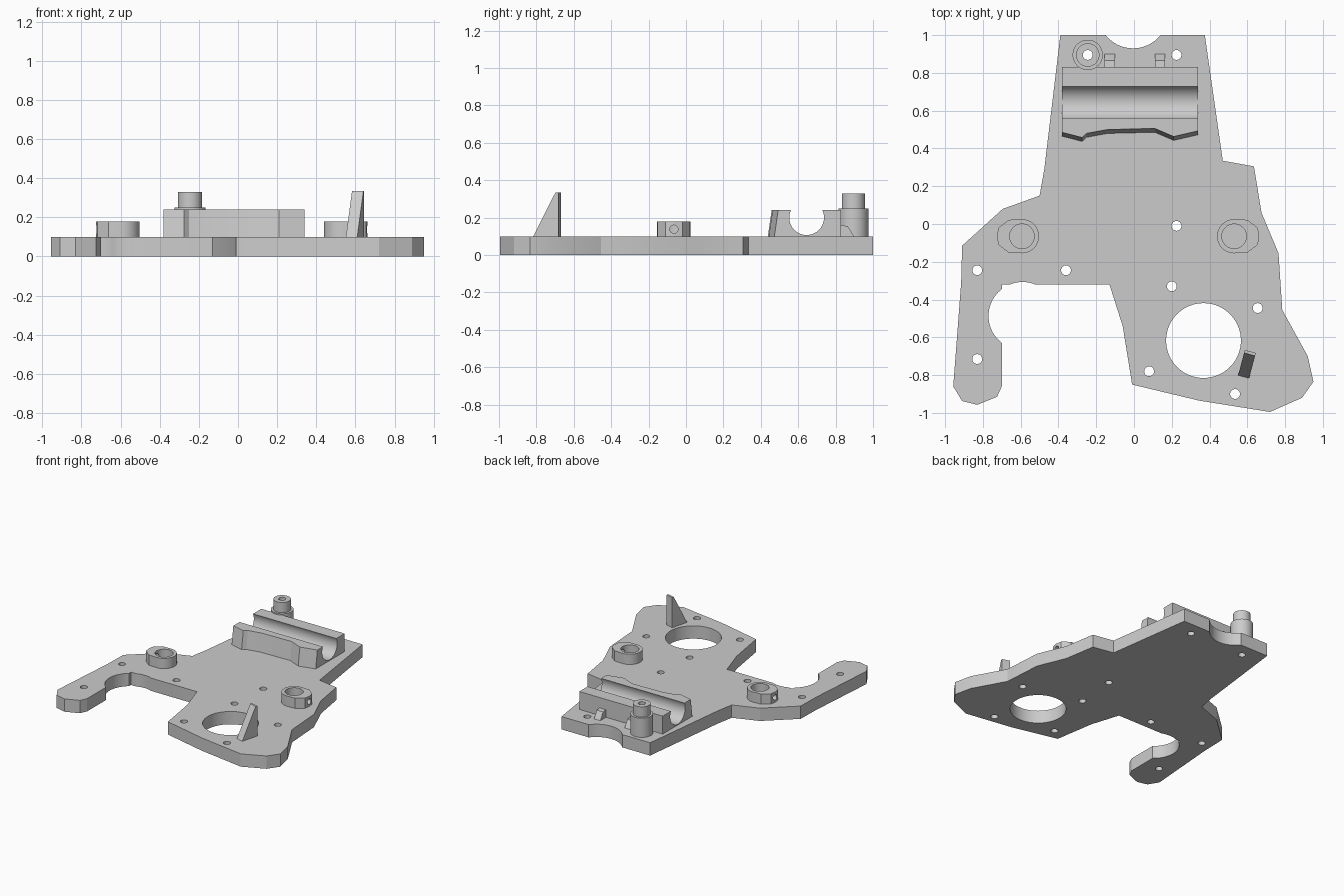
import bpy, bmesh, math
from mathutils import Matrix, Vector

if "Cube" in bpy.data.objects:
    bpy.data.objects.remove(bpy.data.objects["Cube"], do_unlink=True)

grey = bpy.data.materials.new("plain grey")
grey.use_nodes = True
COLOR = (0.6, 0.6, 0.6, 1)
grey.diffuse_color = COLOR
grey.node_tree.nodes["Principled BSDF"].inputs["Base Color"].default_value = COLOR

T = 0.1          # plate thickness
SINK = 0.09      # parts start slightly inside the plate


def make(name, bm):
    bmesh.ops.recalc_face_normals(bm, faces=bm.faces)
    mesh = bpy.data.meshes.new(name)
    bm.to_mesh(mesh)
    bm.free()
    mesh.materials.append(grey)
    ob = bpy.data.objects.new(name, mesh)
    bpy.context.collection.objects.link(ob)
    return ob


def loft(name, low, high, place):
    """Join two matching outlines; place(point, end) gives the 3D position."""
    bm = bmesh.new()
    a = [bm.verts.new(place(p, 0)) for p in low]
    b = [bm.verts.new(place(p, 1)) for p in high]
    bm.faces.new(a)
    bm.faces.new(b)
    for i in range(len(a)):
        j = (i + 1) % len(a)
        bm.faces.new((a[i], a[j], b[j], b[i]))
    return make(name, bm)


def prism(name, pts, z0, z1, top=None):
    return loft(name, pts, top or pts, lambda p, e: (p[0], p[1], (z0, z1)[e]))


def rod(name, center, r, length, axis="Z", sides=48):
    bm = bmesh.new()
    rot = Matrix.Rotation(math.pi / 2, 4, "Y") if axis == "X" else Matrix()
    bmesh.ops.create_cone(bm, cap_ends=True, segments=sides, radius1=r, radius2=r,
                          depth=length, matrix=Matrix.Translation(Vector(center)) @ rot)
    return make(name, bm)


def boolean(ob, tool, operation="DIFFERENCE"):
    mod = ob.modifiers.new("cut", "BOOLEAN")
    mod.operation = operation
    mod.solver = "EXACT"
    mod.object = tool
    bpy.context.view_layer.objects.active = ob
    bpy.ops.object.modifier_apply(modifier=mod.name)
    bpy.data.objects.remove(tool, do_unlink=True)


def smooth(ob):
    bpy.ops.object.select_all(action="DESELECT")
    ob.select_set(True)
    bpy.context.view_layer.objects.active = ob
    bpy.ops.object.shade_smooth_by_angle(angle=math.radians(20))


# Base plate outline, clockwise from the back left corner
outline = [(-.39, 1), (.375, 1), (.47, .335), (.635, .305), (.675, .06), (.765, -.155),
           (.785, -.455), (.92, -.70), (.95, -.835), (.89, -.92), (.72, -.995),
           (.345, -.935), (-.01, -.85), (-.06, -.54), (-.13, -.32), (-.70, -.32),
           (-.70, -.86), (-.725, -.915), (-.83, -.957), (-.91, -.937), (-.957, -.86),
           (-.915, -.31), (-.91, -.115), (-.695, .08), (-.5, .15), (-.475, .29)]
plate = prism("base_plate", outline, 0, T)

# Round window, hook recess and back notch
for x, y, r in [(.368, -.617, .198), (-.59, -.487, .18), (-.005, 1.115, .185)]:
    boolean(plate, rod("cutter", (x, y, T / 2), r, 1, sides=64))

# Screw holes
POST = (-.245, .895)
for x, y in [POST, (.225, .895), (.225, -.01), (-.83, -.245), (-.36, -.245), (.20, -.33),
             (.655, -.445), (-.83, -.715), (.08, -.78), (.535, -.90)]:
    boolean(plate, rod("cutter", (x, y, T / 2), .026, 1, sides=24))
smooth(plate)

# Cradle with a wavy, leaning front wall and a round channel
front = [(-.38, .485), (-.275, .458), (-.25, .48), (-.14, .5), (.11, .506), (.21, .463), (.34, .493)]
back = [(.34, .83), (-.38, .83)]
cradle = prism("cradle", [(x, y - .022) for x, y in front] + back, SINK, .24, front + back)
boolean(cradle, rod("cutter", (0, .645, .2), .093, 2, "X"))
smooth(cradle)

# Sloped clips behind the cradle
clip = [(.82, SINK), (.82, .16), (.865, .155), (.905, SINK)]
for name, x in [("right_clip", -.155), ("left_clip", .11)]:
    loft(name, clip, clip, lambda p, e: (x + .055 * e, p[0], p[1]))

# Stepped post with a through hole
post = rod("post", (*POST, (SINK + .25) / 2), .08, .25 - SINK)
boolean(post, rod("post_top", (*POST, .265), .062, .13), "UNION")
boolean(post, rod("cutter", (*POST, .2), .026, 1, sides=24))
smooth(post)

# Sockets with a pointed outer end and a side screw hole
nose = [(.07, .087), (.125, .045), (.133, 0), (.125, -.045), (.07, -.087)]
arc = [(.09 * math.cos(a), .09 * math.sin(a))
       for a in [math.radians(270 - i * 7.5) for i in range(25)]]
for name, x, side in [("right_socket", -.593, -1), ("left_socket", .53, 1)]:
    y = -.065
    socket = prism(name, [(x + side * px, y + py) for px, py in nose + arc], SINK, .18)
    boolean(socket, rod("cutter", (x, y, .2), .065, 1))
    boolean(socket, rod("cutter", (x + side * .1, y, .138), .022, .14, "X", 20))
    smooth(socket)

# Upright triangular fin: vertical back edge, sloping front edge
fin_foot = [(.587, -.667), (.645, -.683), (.608, -.822), (.55, -.806)]
fin_tip = [(.587, -.667), (.645, -.683), (.641, -.698), (.583, -.682)]
prism("fin", fin_foot, SINK, .335, fin_tip)
